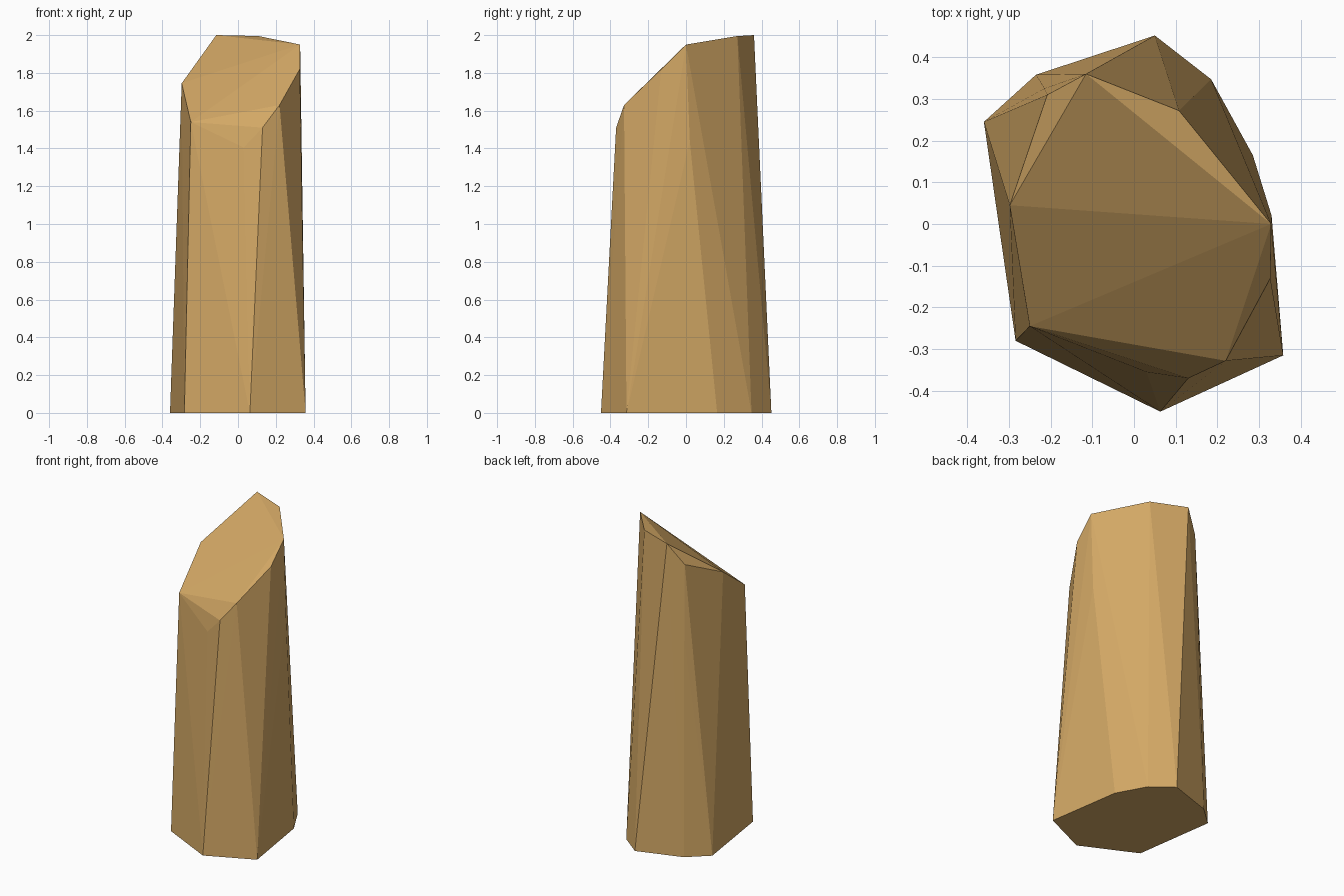
import bpy, bmesh, math

if "Cube" in bpy.data.objects:
    bpy.data.objects.remove(bpy.data.objects["Cube"])

# Foot outline on the ground
base = [(-.36, .245), (-.235, .358), (.05, .452), (.185, .347),
        (.285, .165), (.358, -.315), (.063, -.45), (-.284, -.28)]

# Ring where the shaft bends towards the vertical
bend = [(-.307, .09, 1.27), (-.215, .325, 1.38), (-.15, .36, 1.46),
        (.085, .325, 1.47), (.13, .29, 1.45), (.33, .02, 1.44),
        (.25, -.325, 1.28), (.145, -.371, 1.1), (.04, -.381, 1.04),
        (-.1, -.327, 1.1), (-.257, -.25, 1.2)]

# Slanted broken top
top = [(-.298, .045, 1.745), (-.208, .31, 1.87), (-.115, .36, 2.0),
       (.108, .272, 1.995), (.329, 0, 1.95), (.327, -.13, 1.82),
       (.22, -.328, 1.63), (.13, -.37, 1.51), (.03, -.355, 1.405),
       (-.25, -.245, 1.54)]

# Faceted stone: the convex skin around the three rings
bm = bmesh.new()
for p in [(x, y, 0) for x, y in base] + bend + top:
    bm.verts.new(p)
res = bmesh.ops.convex_hull(bm, input=bm.verts[:])
bmesh.ops.delete(bm, geom=[v for v in bm.verts if not v.link_faces], context='VERTS')
bmesh.ops.dissolve_limit(bm, angle_limit=math.radians(1),
                         verts=bm.verts[:], edges=bm.edges[:])
bmesh.ops.recalc_face_normals(bm, faces=bm.faces[:])

mesh = bpy.data.meshes.new("stone_pillar")
bm.to_mesh(mesh)
bm.free()
pillar = bpy.data.objects.new("stone_pillar", mesh)
bpy.context.collection.objects.link(pillar)

# Sandstone colour
mat = bpy.data.materials.new("sandstone")
mat.diffuse_color = (.65, .39, .13, 1)
mat.use_nodes = True
mat.node_tree.nodes["Principled BSDF"].inputs["Base Color"].default_value = mat.diffuse_color
mesh.materials.append(mat)
